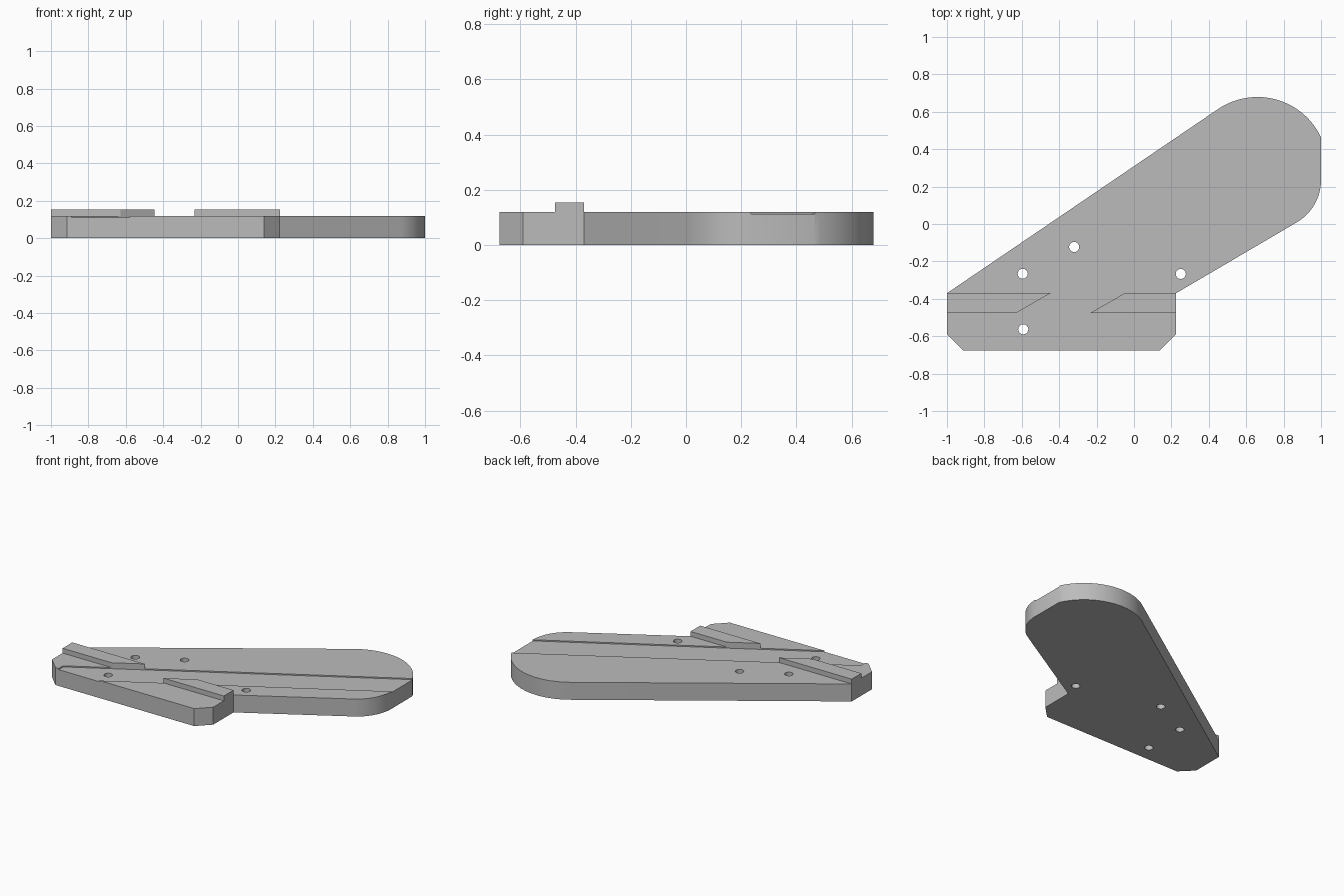
import bpy
import bmesh
from math import cos, sin, radians

if "Cube" in bpy.data.objects:
    bpy.data.objects.remove(bpy.data.objects["Cube"], do_unlink=True)

THICK, RAIL_TOP, GROOVE_Z = 0.12, 0.153, 0.112

grey = bpy.data.materials.new("plain grey")
grey.use_nodes = True
colour = (0.5, 0.5, 0.5, 1)
grey.diffuse_color = colour
grey.node_tree.nodes["Principled BSDF"].inputs["Base Color"].default_value = colour


def prism(name, points, z0, z1):
    """Extrude a flat outline from z0 to z1."""
    bm = bmesh.new()
    face = bm.faces.new([bm.verts.new((x, y, z0)) for x, y in points])
    top = bmesh.ops.extrude_face_region(bm, geom=[face])["geom"]
    for v in top:
        if isinstance(v, bmesh.types.BMVert):
            v.co.z = z1
    bmesh.ops.recalc_face_normals(bm, faces=bm.faces[:])
    mesh = bpy.data.meshes.new(name)
    bm.to_mesh(mesh)
    bm.free()
    obj = bpy.data.objects.new(name, mesh)
    bpy.context.collection.objects.link(obj)
    mesh.materials.append(grey)
    return obj


def arc(cx, cy, r, start, end, steps):
    angles = [radians(start + (end - start) * i / steps) for i in range(steps + 1)]
    return [(cx + r * cos(a), cy + r * sin(a)) for a in angles]


def combine(target, tool, operation):
    """Apply a boolean and discard the tool object."""
    tool.hide_render = True
    mod = target.modifiers.new(operation, 'BOOLEAN')
    mod.operation, mod.solver, mod.object = operation, 'EXACT', tool
    bpy.context.view_layer.objects.active = target
    bpy.ops.object.modifier_apply(modifier=mod.name)
    bpy.data.objects.remove(tool, do_unlink=True)


# Angled plate with a rounded far end and a chamfered foot
outline = [(-1, -0.37), (-1, -0.59), (-0.915, -0.675), (0.14, -0.675),
           (0.225, -0.59), (0.225, -0.37)]
outline += arc(0.738, 0.235, 0.262, -59.5, 0, 16)
outline += arc(0.66, 0.303, 0.376, 25.5, 124.2, 28)
plate = prism("grooved_plate", outline, 0, THICK)

# Raised cross rail
rail = prism("rail", [(-1, -0.475), (0.225, -0.475), (0.225, -0.37), (-1, -0.37)],
             THICK / 2, RAIL_TOP)
combine(plate, rail, 'UNION')

# Shallow diagonal channel, splitting the rail in two
slope = 0.579
channel = prism("channel_cutter", [
    (-0.89, -0.8), (-0.58 - 0.125 / slope, -0.8), (1.1, 0.235 + 0.1 * slope),
    (1.1, 0.468 + 0.1 * slope), (-0.89, 0.468 - 1.89 * slope)], GROOVE_Z, 0.3)
combine(plate, channel, 'DIFFERENCE')

# Screw holes
for x, y in [(-0.595, -0.266), (-0.32, -0.123), (0.25, -0.267), (-0.592, -0.563)]:
    combine(plate, prism("hole_cutter", arc(x, y, 0.027, 0, 345, 23), -0.1, 0.3),
            'DIFFERENCE')

# Smooth curved walls, crisp edges
bpy.ops.object.select_all(action='DESELECT')
plate.select_set(True)
bpy.context.view_layer.objects.active = plate
bpy.ops.object.shade_smooth_by_angle(angle=radians(30))
